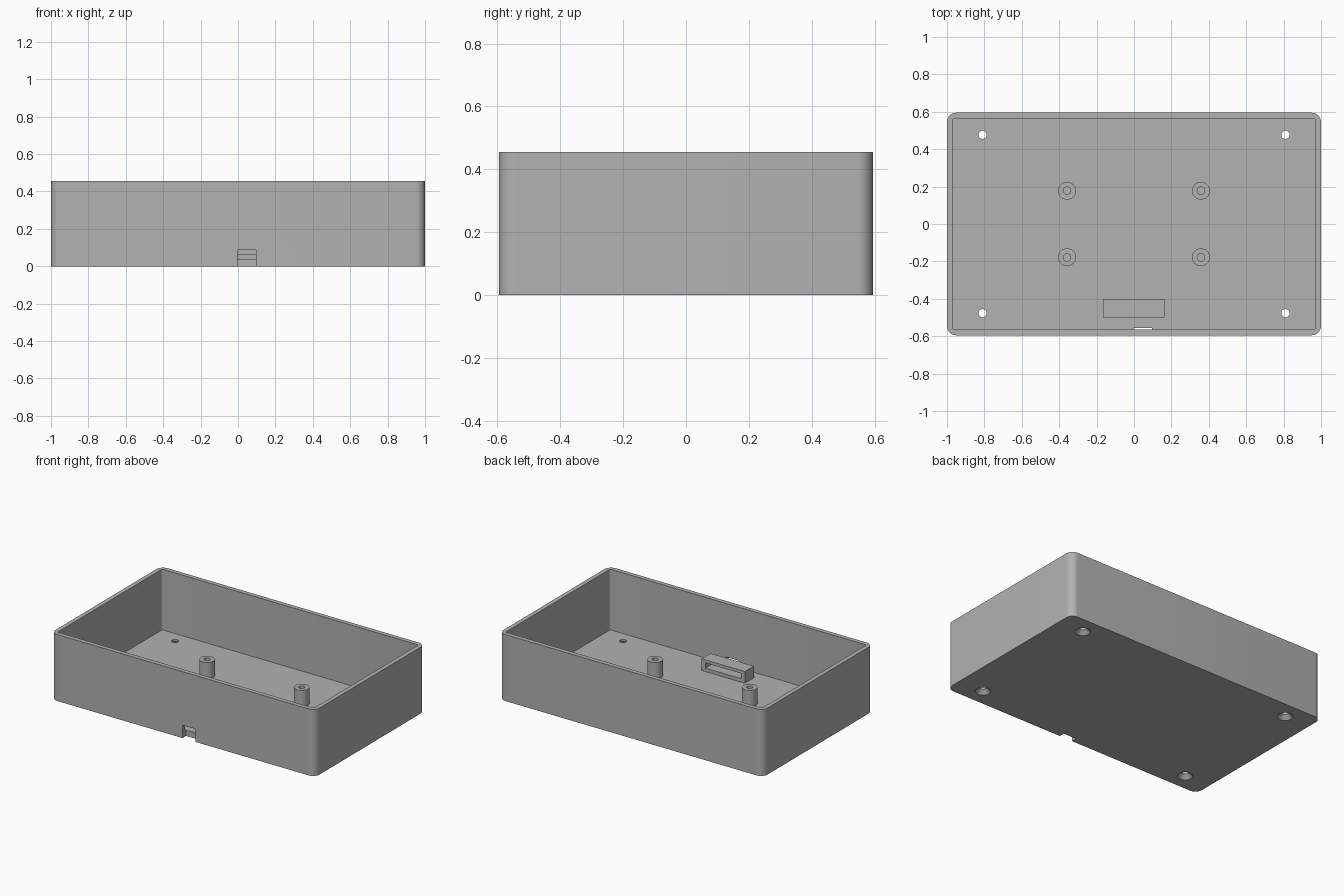
import bpy
import bmesh
from math import cos, sin, pi, radians

if "Cube" in bpy.data.objects:
    bpy.data.objects.remove(bpy.data.objects["Cube"], do_unlink=True)

HALF_X, HALF_Y, HEIGHT = 1.0, 0.595, 0.455
WALL, FLOOR = 0.03, 0.04

grey = bpy.data.materials.new("plain grey")
grey.use_nodes = True
colour = (0.445, 0.445, 0.445, 1)
grey.diffuse_color = colour
grey.node_tree.nodes["Principled BSDF"].inputs["Base Color"].default_value = colour


def finish(name, bm):
    """Turn a bmesh into a named grey object."""
    bmesh.ops.recalc_face_normals(bm, faces=bm.faces)
    mesh = bpy.data.meshes.new(name)
    bm.to_mesh(mesh)
    bm.free()
    mesh.materials.append(grey)
    obj = bpy.data.objects.new(name, mesh)
    bpy.context.collection.objects.link(obj)
    return obj


def rounded_block(name, hx, hy, r, z0, z1, steps=10):
    """Upright block with rounded vertical corners."""
    bm = bmesh.new()
    ring = []
    for i, (sx, sy) in enumerate(((1, 1), (-1, 1), (-1, -1), (1, -1))):
        for k in range(steps + 1):
            a = (i + k / steps) * pi / 2
            ring.append(bm.verts.new((sx * (hx - r) + r * cos(a),
                                      sy * (hy - r) + r * sin(a), z0)))
    base = bm.faces.new(ring)
    top = bmesh.ops.extrude_face_region(bm, geom=[base])["geom"]
    bmesh.ops.translate(bm, vec=(0, 0, z1 - z0),
                        verts=[v for v in top if isinstance(v, bmesh.types.BMVert)])
    return finish(name, bm)


def box(name, x, y, z):
    """Box from (min, max) pairs."""
    bm = bmesh.new()
    bmesh.ops.create_cube(bm, size=1)
    for v in bm.verts:
        v.co = [lo + (c + 0.5) * (hi - lo) for c, (lo, hi) in zip(v.co, (x, y, z))]
    return finish(name, bm)


def lathe(name, profile, x, y, steps=32):
    """Spin a closed (radius, z) profile about the vertical through x, y."""
    bm = bmesh.new()
    verts = [bm.verts.new((r, 0, z)) for r, z in profile]
    edges = [bm.edges.new((verts[i - 1], v)) for i, v in enumerate(verts)]
    bmesh.ops.spin(bm, geom=verts + edges, axis=(0, 0, 1), cent=(0, 0, 0),
                   angle=2 * pi, steps=steps, use_merge=True)
    bmesh.ops.remove_doubles(bm, verts=bm.verts, dist=1e-5)
    bmesh.ops.translate(bm, vec=(x, y, 0), verts=bm.verts)
    return finish(name, bm)


def cut(target, cutter):
    """Subtract the cutter from the target, then discard the cutter."""
    mod = target.modifiers.new("cut", "BOOLEAN")
    mod.operation, mod.solver, mod.object = "DIFFERENCE", "EXACT", cutter
    bpy.context.view_layer.objects.active = target
    bpy.ops.object.modifier_apply(modifier=mod.name)
    bpy.data.objects.remove(cutter, do_unlink=True)


def corners(x, y):
    return [(sx * x, sy * y) for sx in (-1, 1) for sy in (-1, 1)]


# Open tray with rounded outer corners
tray = rounded_block("tray", HALF_X, HALF_Y, 0.05, 0, HEIGHT)
cut(tray, rounded_block("cavity", HALF_X - WALL, HALF_Y - WALL, 0.012,
                        FLOOR, HEIGHT + 0.1, 4))

# Cable notch through the front wall
cut(tray, box("notch", (-0.004, 0.096), (-0.7, -0.557), (-0.1, 0.088)))

# Countersunk screw holes in the floor
screw = [(0, -0.01), (0.058, -0.01), (0.022, 0.026), (0.022, 0.1), (0, 0.1)]
for x, y in corners(0.81, 0.477):
    cut(tray, lathe("screw_hole", screw, x, y))

# Hollow mounting posts
post = [(0.048, FLOOR), (0.048, 0.15), (0.02, 0.15), (0.02, FLOOR)]
parts = [tray]
for i, (x, y) in enumerate(corners(0.358, 0.178)):
    parts.append(lathe(f"mounting_post_{i + 1}", post, x, y))

# Slotted cable bracket behind the notch
bracket = box("cable_bracket", (-0.165, 0.163), (-0.499, -0.401), (FLOOR, 0.12))
cut(bracket, box("slot", (-0.135, 0.133), (-0.6, -0.3), (0.064, 0.099)))
parts.append(bracket)

# Smooth round walls, sharp edges kept
bpy.ops.object.select_all(action="DESELECT")
for obj in parts:
    obj.select_set(True)
bpy.context.view_layer.objects.active = tray
bpy.ops.object.shade_smooth_by_angle(angle=radians(30))
